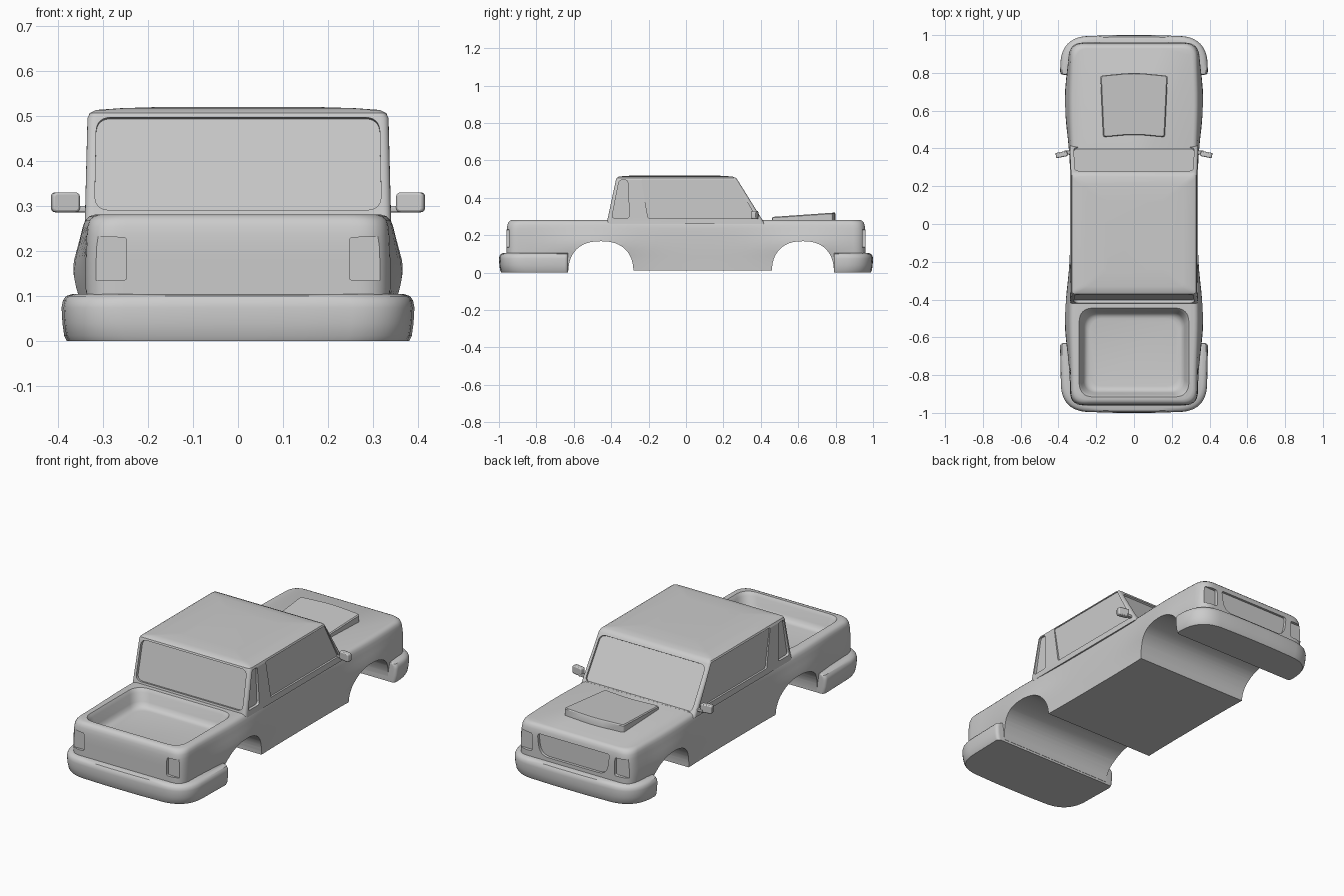
import bpy, bmesh, math
from mathutils import Vector

if "Cube" in bpy.data.objects:
    bpy.data.objects.remove(bpy.data.objects["Cube"])


def make(name, bm):
    bmesh.ops.recalc_face_normals(bm, faces=bm.faces[:])
    me = bpy.data.meshes.new(name)
    bm.to_mesh(me)
    bm.free()
    ob = bpy.data.objects.new(name, me)
    bpy.context.collection.objects.link(ob)
    return ob


def loft(name, rings):
    bm = bmesh.new()
    vs = [[bm.verts.new(p) for p in r] for r in rings]
    n = len(vs[0])
    for a, b in zip(vs, vs[1:]):
        for i in range(n):
            j = (i + 1) % n
            bm.faces.new((a[i], a[j], b[j], b[i]))
    bm.faces.new(vs[0][::-1])
    bm.faces.new(vs[-1])
    return make(name, bm)


def rounded(pts, r, seg=6, side=1):
    """2D polygon with rounded corners; each straight side split into `side` pieces."""
    pts = [Vector(p) for p in pts]
    n, corners = len(pts), []
    for i, p in enumerate(pts):
        rad = r[i] if isinstance(r, (list, tuple)) else r
        a = p + (pts[i - 1] - p).normalized() * rad
        b = p + (pts[(i + 1) % n] - p).normalized() * rad
        c = p * 0.9 + (a + b) * 0.05
        corners.append([a * (1 - t) ** 2 + c * 2 * t * (1 - t) + b * t * t
                        for t in (k / seg for k in range(seg + 1))])
    out = []
    for i, c in enumerate(corners):
        out += c
        nxt = corners[(i + 1) % n][0]
        out += [c[-1].lerp(nxt, k / side) for k in range(1, side)]
    return out


def rect(hx, y0, y1):
    return [(-hx, y0), (hx, y0), (hx, y1), (-hx, y1)]


def prism(name, pts, o, u, v, d0, d1):
    """Extrude a 2D outline in the plane (o, u, v) along its normal."""
    o, u, v = Vector(o), Vector(u).normalized(), Vector(v).normalized()
    n = u.cross(v)
    return loft(name, [[o + u * p[0] + v * p[1] + n * d for p in pts] for d in (d0, d1)])


def cut(ob, cutter):
    m = ob.modifiers.new("cut", "BOOLEAN")
    m.operation, m.solver, m.object = "DIFFERENCE", "EXACT", cutter
    bpy.context.view_layer.objects.active = ob
    bpy.ops.object.modifier_apply(modifier=m.name)
    bpy.data.objects.remove(cutter)


X, Y, Z = (1, 0, 0), (0, 1, 0), (0, 0, 1)

# Lower body with flared wheel areas
rings = []
for z, hx, hy in [(.012, .334, .955), (.05, .335, .96), (.09, .336, .96), (.12, .337, .96),
                  (.15, .337, .96), (.18, .337, .96), (.21, .336, .96), (.235, .335, .958),
                  (.255, .333, .955), (.268, .329, .95), (.277, .321, .942), (.281, .308, .93)]:
    ring = []
    for p in rounded(rect(hx, -hy, hy), .065, 8, 28):
        g = max(math.exp(-((p.y - c) / .22) ** 2) for c in (-.5, .65))
        f = .022 * g * math.exp(-((z - .15) / .075) ** 2) + .008 * g
        ring.append((p.x * (1 + f / hx), p.y, z))
    rings.append(ring)
body = loft("body", rings)

# Wheel arches across the full width
for cy, ry in [(-.455, .174), (.625, .166)]:
    arch = []
    for k in range(48):
        a = math.tau * k / 48
        c, s = math.cos(a), math.sin(a)
        arch.append((ry * math.copysign(abs(c) ** .85, c), .168 * math.copysign(abs(s) ** .85, s)))
    cut(body, prism("arch_cutter", arch, (0, cy, 0), Y, Z, -.6, .6))

# Cargo bed recess
cut(body, loft("bed_cutter", [
    [(p.x, p.y, z) for p in rounded(rect(.29 - i, -.915 + i, -.445 - i), .07, 8)]
    for z, i in [(.19, .055), (.193, .042), (.202, .03), (.22, .022), (.262, .01), (.274, .004), (.3, -.012)]]))

# Tail light, headlight and grille recesses
for s in (-1, 1):
    lamp = rounded([(s * .247, .135), (s * .42, .135), (s * .42, .235), (s * .247, .23)], .008)
    cut(body, prism("tail_cutter", lamp, (0, 0, 0), X, Z, .946, 1.1))
    cut(body, prism("head_cutter", lamp, (0, 0, 0), X, Z, -1.1, -.943))
grille = rounded([(-.2, .125), (.2, .125), (.215, .238), (-.215, .238)], [.05, .05, .015, .015])
cut(body, prism("grille_cutter", grille, (0, 0, 0), X, Z, -1.1, -.945))

# Cab with slightly domed roof
cab = loft("cab", [[(p.x, p.y, z) for p in rounded(rect(hx, y0, y1), .018, 5)]
                   for z, hx, y0, y1 in [(.26, .34, -.425, .422), (.495, .334, -.375, .276),
                                         (.506, .329, -.371, .268), (.513, .315, -.36, .25),
                                         (.517, .26, -.33, .21), (.52, .16, -.25, .13)]])

# Recessed windows
up_f, up_r = Vector((0, -.146, .235)), Vector((0, .05, .235))
screen = rounded([(-.318, .025), (.318, .025), (.314, .268), (-.314, .268)], .03)
cut(cab, prism("windshield_cutter", screen, (0, .422, .26), (-1, 0, 0), up_f, -.01, .1))
rear = rounded([(-.318, .032), (.318, .032), (.314, .242), (-.314, .242)], .03)
cut(cab, prism("rear_window_cutter", rear, (0, -.425, .26), X, up_r, -.016, .1))
door = rounded([(-.203, .292), (.375, .292), (.262, .497), (-.24, .497)], .006)
quarter = rounded([(-.397, .292), (-.302, .292), (-.312, .495), (-.357, .495)], .015)
for pts, d in ((door, .329), (quarter, .324)):
    cut(cab, prism("side_cutter", pts, (0, 0, 0), Y, Z, d, .5))
    cut(cab, prism("side_cutter", pts, (0, 0, 0), Y, Z, -.5, -d))


# Wrap-around bumpers
def bumper(name, s, y_in):
    rs = []
    for z, i in [(0, .012), (.012, .006), (.04, .002), (.075, 0), (.09, .003), (.1, .01), (.105, .024)]:
        hx = .392 - i
        outline = [(-hx, y_in), (hx, y_in), (hx - .008, .99 - i), (.1, 1 - i), (-.1, 1 - i), (-hx + .008, .99 - i)]
        rs.append([(p.x, s * p.y, z) for p in rounded(outline, [.02, .02, .13, .05, .05, .13], 10)])
    return loft(name, rs)


bumper("front_bumper", 1, .79)
bumper("rear_bumper", -1, .63)

# Hood scoop, rising toward the front
base = rounded([(-.163, .46), (0, .475), (.163, .46), (.178, .785), (0, .802), (-.178, .785)],
               [.012, .06, .012, .012, .06, .012])
scoop_top = lambda p: .298 + (p.y - .46) * .068
loft("hood_scoop", [[(p.x, p.y, .27) for p in base],
                    [(p.x, p.y, scoop_top(p) - .005) for p in base],
                    [(p.x * .97, .63 + (p.y - .63) * .98, scoop_top(p)) for p in base]])

# Side mirrors with short stalks
for s, side in ((-1, "left"), (1, "right")):
    face = rounded([(-.031, -.022), (.031, -.022), (.031, .022), (-.031, .022)], .01)
    m = prism(side + "_mirror", face, (s * .383, .368, .308), (1, -.2 * s, 0), Z, -.014, .014)
    b = m.modifiers.new("bevel", "BEVEL")
    b.width, b.segments, b.limit_method, b.angle_limit = .005, 2, "ANGLE", math.radians(50)
    prism(side + "_mirror_stalk", rounded([(-.01, -.007), (.01, -.007), (.01, .007), (-.01, .007)], .004),
          (s * .345, .378, .293), Y, Z, -.022, .022)

# Smooth shading with crisp edges
bpy.ops.object.select_all(action="DESELECT")
for ob in bpy.context.scene.objects:
    ob.select_set(True)
    bpy.context.view_layer.objects.active = ob
bpy.ops.object.shade_smooth_by_angle(angle=math.radians(35))
